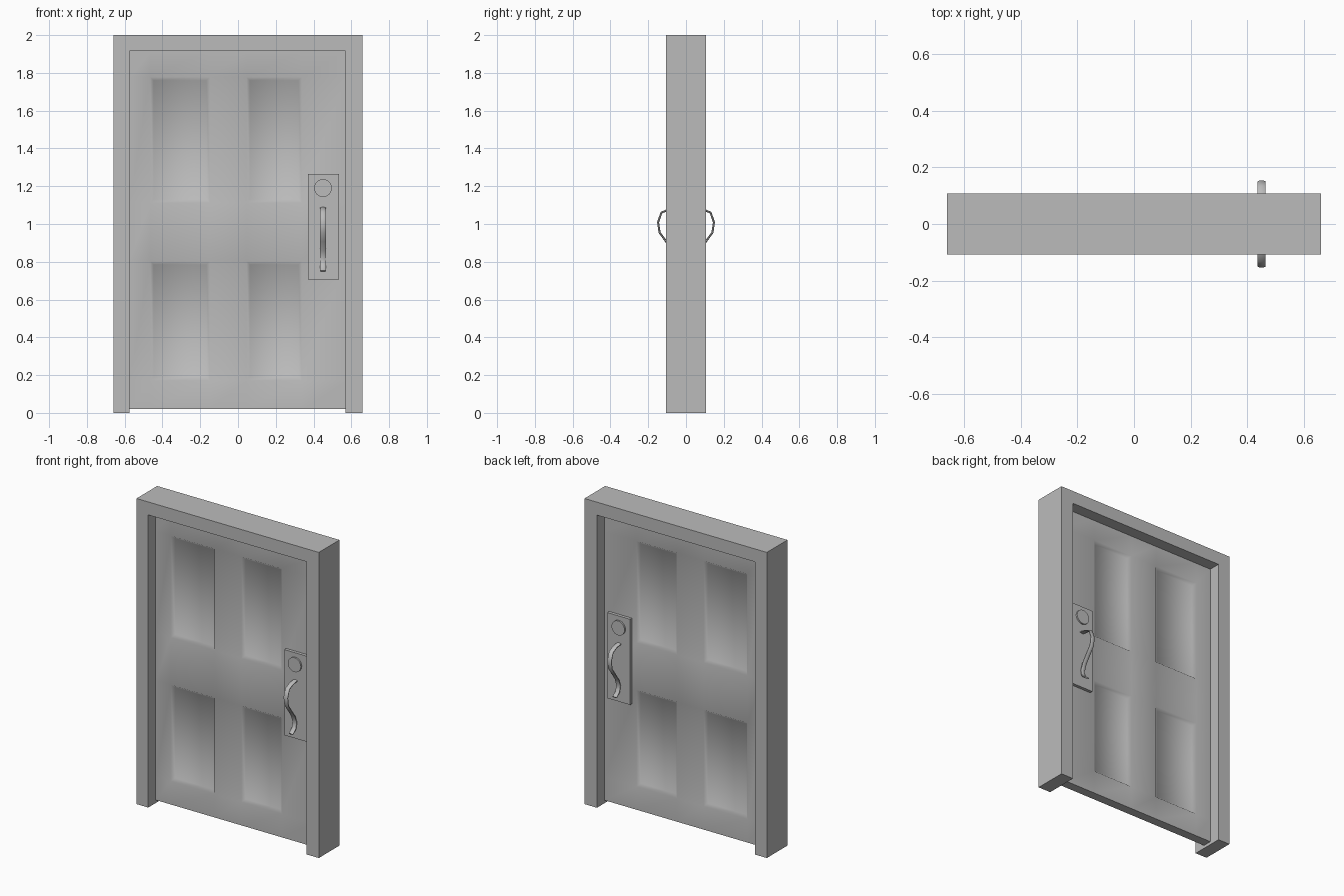
import bpy, bmesh, math
from mathutils import Vector, Matrix

cube = bpy.data.objects.get("Cube")
if cube:
    bpy.data.objects.remove(cube, do_unlink=True)

grey = bpy.data.materials.new("plain_grey")
grey.use_nodes = True
grey.diffuse_color = (0.5, 0.5, 0.5, 1)
grey.node_tree.nodes["Principled BSDF"].inputs["Base Color"].default_value = (0.5, 0.5, 0.5, 1)

FACE = 0.03      # door half thickness
PLATE = 0.05     # outer face of the handle plate
HANDLE_X = 0.45


def finish(name, bm, angle=None):
    bmesh.ops.recalc_face_normals(bm, faces=bm.faces[:])
    mesh = bpy.data.meshes.new(name)
    bm.to_mesh(mesh)
    bm.free()
    mesh.materials.append(grey)
    obj = bpy.data.objects.new(name, mesh)
    bpy.context.collection.objects.link(obj)
    if angle:
        bpy.ops.object.select_all(action='DESELECT')
        obj.select_set(True)
        bpy.context.view_layer.objects.active = obj
        bpy.ops.object.shade_smooth_by_angle(angle=math.radians(angle))
    return obj


def box(name, x0, x1, y0, y1, z0, z1):
    bm = bmesh.new()
    size = Matrix.Diagonal((x1 - x0, y1 - y0, z1 - z0, 1))
    centre = Vector((x0 + x1, y0 + y1, z0 + z1)) / 2
    bmesh.ops.create_cube(bm, size=1, matrix=Matrix.Translation(centre) @ size)
    return finish(name, bm)


# Frame: an upside-down U extruded through the wall
bm = bmesh.new()
outline = [(-0.66, 0), (-0.66, 2), (0.66, 2), (0.66, 0),
           (0.57, 0), (0.57, 1.915), (-0.575, 1.915), (-0.575, 0)]
face = bm.faces.new([bm.verts.new((x, -0.107, z)) for x, z in outline])
new = bmesh.ops.extrude_face_region(bm, geom=[face])["geom"]
bmesh.ops.translate(bm, vec=(0, 0.214, 0),
                    verts=[v for v in new if isinstance(v, bmesh.types.BMVert)])
finish("door_frame", bm)

# Door: a grid of stiles and rails with four sunken panels on each side
bevel, sink = 0.018, 0.019
panels_x = [(-0.447, -0.167), (0.063, 0.32)]
panels_z = [(0.19, 0.785), (1.13, 1.76)]


def cuts(low, high, spans):
    inner = [c for a, b in spans for c in (a - bevel, b + bevel)]
    return [low] + inner + [high]


xs = cuts(-0.575, 0.57, panels_x)
zs = cuts(0.02, 1.915, panels_z)
bm = bmesh.new()
rims = []
for side in (-1, 1):
    grid = [[bm.verts.new((x, side * FACE, z)) for z in zs] for x in xs]
    panels = []
    for i in range(len(xs) - 1):
        for j in range(len(zs) - 1):
            quad = [grid[i][j], grid[i + 1][j], grid[i + 1][j + 1], grid[i][j + 1]]
            f = bm.faces.new(quad if side < 0 else quad[::-1])
            if i % 2 and j % 2:
                panels.append(f)
    rims.append([r[0] for r in grid] + grid[-1][1:]
                + [r[-1] for r in grid[-2::-1]] + grid[0][-2:0:-1])
    bm.normal_update()
    bmesh.ops.inset_individual(bm, faces=panels, thickness=bevel, use_even_offset=True)
    for v in {v for f in panels for v in f.verts}:
        v.co.y = side * (FACE - sink)
front, back = rims
for k in range(len(front)):
    n = (k + 1) % len(front)
    bm.faces.new([front[k], back[k], back[n], front[n]])
finish("door_panel", bm, 60)

# Handle sets, one on each side of the door
path = [(0.045, 1.085), (0.09, 1.078), (0.13, 1.06), (0.148, 1.01), (0.14, 0.955),
        (0.107, 0.91), (0.072, 0.86), (0.055, 0.815), (0.064, 0.775), (0.095, 0.75)]


def handle_set(label, side):
    ys = sorted((side * (FACE - 0.005), side * PLATE))
    box(label + "_handle_plate", 0.37, 0.535, ys[0], ys[1], 0.705, 1.265)

    # Round lock
    bm = bmesh.new()
    place = Matrix.Translation((HANDLE_X, side * PLATE, 1.19)) @ Matrix.Rotation(math.pi / 2, 4, 'X')
    bmesh.ops.create_cone(bm, cap_ends=True, segments=24, radius1=0.047,
                          radius2=0.047, depth=0.02, matrix=place)
    finish(label + "_lock", bm, 30)

    # Curved pull with an oval section
    bm = bmesh.new()
    points = [Vector((0, side * d, z)) for d, z in path]
    rings = []
    for i, p in enumerate(points):
        along = (points[min(i + 1, len(points) - 1)] - points[max(i - 1, 0)]).normalized()
        out = along.cross(Vector((1, 0, 0)))
        ring = []
        for k in range(8):
            a = math.tau * (k + 0.5) / 8
            offset = Vector((0.016 * math.cos(a), 0, 0)) + out * 0.006 * math.sin(a)
            ring.append(bm.verts.new(p + offset + Vector((HANDLE_X, 0, 0))))
        rings.append(ring)
    for a, b in zip(rings, rings[1:]):
        for k in range(8):
            n = (k + 1) % 8
            bm.faces.new([a[k], a[n], b[n], b[k]])
    bm.faces.new(rings[0])
    bm.faces.new(rings[-1])
    finish(label + "_handle_pull", bm, 50)


handle_set("front", -1)
handle_set("back", 1)
